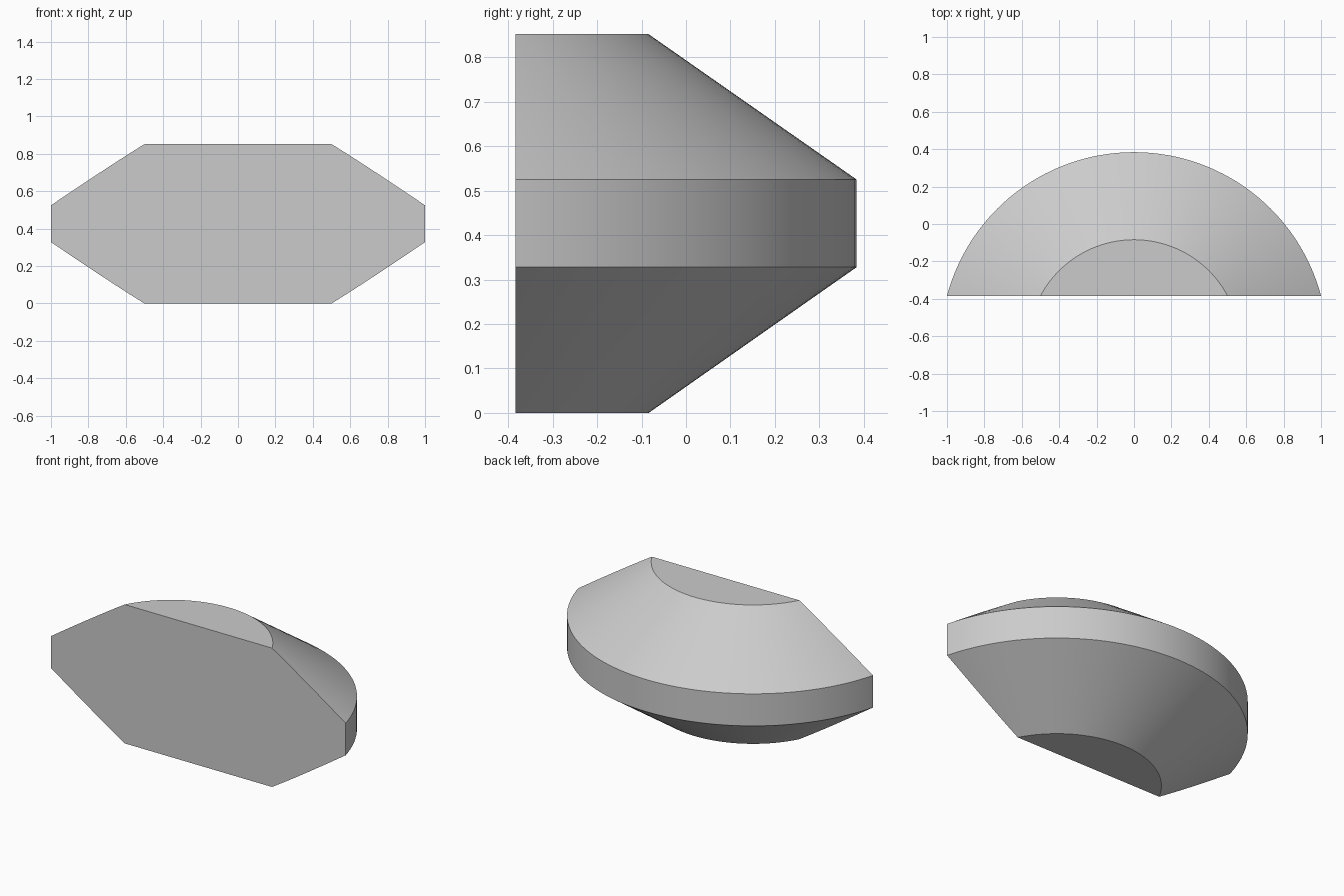
import bpy, bmesh, math
from mathutils import Vector

if "Cube" in bpy.data.objects:
    bpy.data.objects.remove(bpy.data.objects["Cube"], do_unlink=True)

# Single grey material
grey = bpy.data.materials.new("light_grey")
grey.use_nodes = True
colour = (0.6, 0.6, 0.6, 1)
grey.diffuse_color = colour
grey.node_tree.nodes["Principled BSDF"].inputs["Base Color"].default_value = colour

AXIS_Y = -0.651      # revolve axis, behind the flat face
FLAT_Y = -0.384      # plane of the flat front face
PROFILE = [(0, 0), (0.567, 0), (1.035, 0.328), (1.035, 0.525), (0.567, 0.852), (0, 0.852)]

# Revolve the bevelled disc profile
bm = bmesh.new()
verts = [bm.verts.new((r, AXIS_Y, z)) for r, z in PROFILE]
edges = [bm.edges.new(pair) for pair in zip(verts, verts[1:])]
bmesh.ops.spin(bm, geom=verts + edges, cent=(0, AXIS_Y, 0), axis=(0, 0, 1),
               angle=math.tau, steps=144, use_duplicate=False)
bmesh.ops.remove_doubles(bm, verts=bm.verts, dist=0.0001)

# Slice off the front and cap it with the flat face
cut = bmesh.ops.bisect_plane(bm, geom=bm.verts[:] + bm.edges[:] + bm.faces[:], dist=0.00001,
                             plane_co=Vector((0, FLAT_Y, 0)), plane_no=Vector((0, -1, 0)),
                             clear_outer=True)
rim = [e for e in cut["geom_cut"] if isinstance(e, bmesh.types.BMEdge)]
bmesh.ops.holes_fill(bm, edges=rim, sides=0)

# Merge the flat top and bottom, then fix normals
bmesh.ops.dissolve_limit(bm, angle_limit=0.001, verts=bm.verts, edges=bm.edges)
bmesh.ops.recalc_face_normals(bm, faces=bm.faces)

mesh = bpy.data.meshes.new("bevelled_half_disc")
bm.to_mesh(mesh)
bm.free()
mesh.materials.append(grey)
body = bpy.data.objects.new("bevelled_half_disc", mesh)
bpy.context.collection.objects.link(body)

# Smooth curved bands, sharp rims
bpy.ops.object.select_all(action="DESELECT")
body.select_set(True)
bpy.context.view_layer.objects.active = body
bpy.ops.object.shade_smooth_by_angle(angle=math.radians(25))
